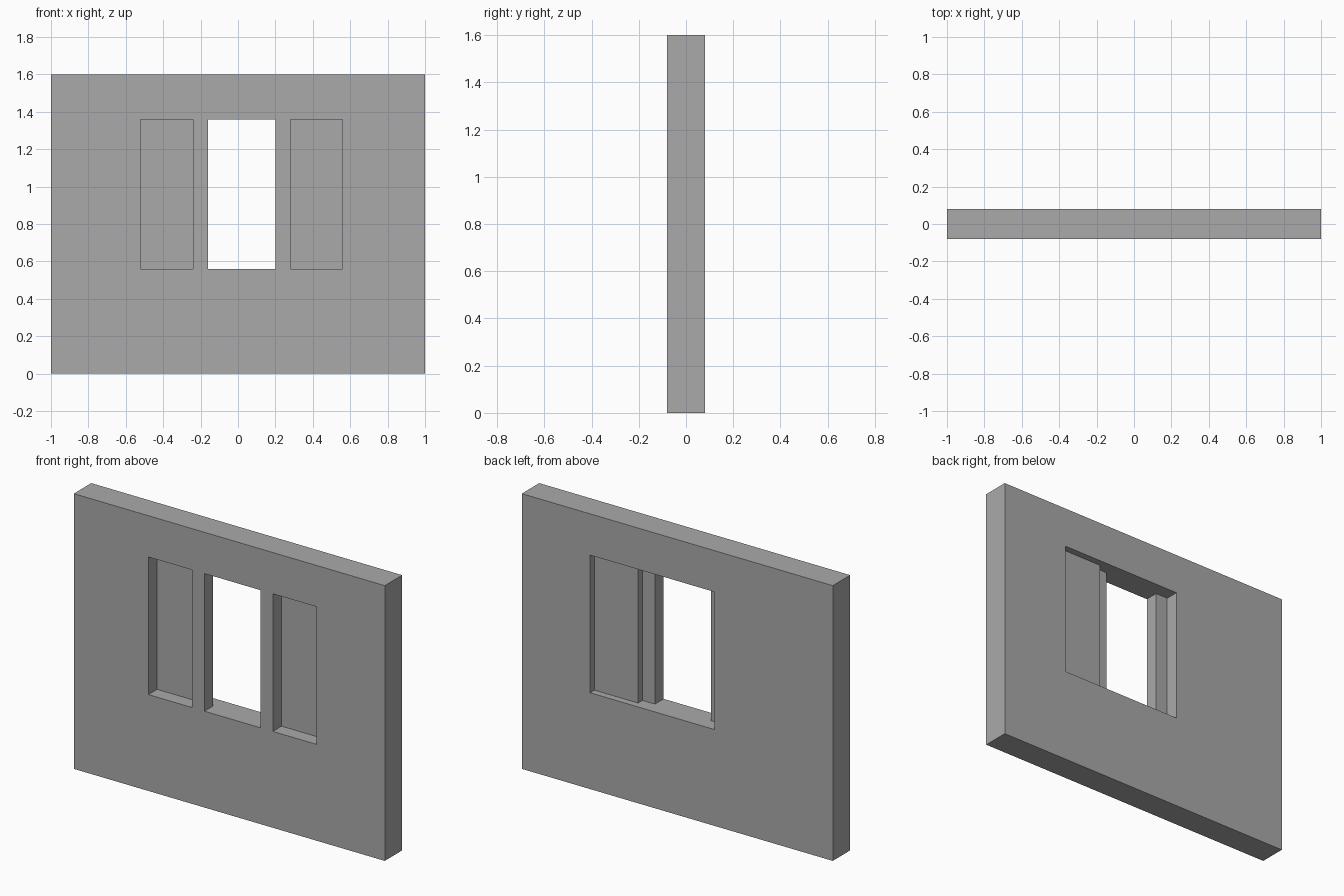
import bpy

cube = bpy.data.objects.get("Cube")
if cube:
    bpy.data.objects.remove(cube, do_unlink=True)


def make_material(name, colour):
    mat = bpy.data.materials.new(name)
    mat.use_nodes = True
    mat.diffuse_color = colour
    mat.node_tree.nodes["Principled BSDF"].inputs["Base Color"].default_value = colour
    return mat


def box(name, x, y, z):
    """Axis-aligned box from (min, max) pairs."""
    bpy.ops.mesh.primitive_cube_add(size=1)
    ob = bpy.context.object
    ob.name = name
    ob.location = [(a + b) / 2 for a, b in (x, y, z)]
    ob.scale = [b - a for a, b in (x, y, z)]
    bpy.ops.object.transform_apply(location=True, rotation=False, scale=True)
    return ob


def cut(target, cutter):
    """Subtract the cutter and remove it."""
    cutter.hide_render = True
    mod = target.modifiers.new("cut", "BOOLEAN")
    mod.operation = "DIFFERENCE"
    mod.solver = "EXACT"
    mod.object = cutter
    bpy.context.view_layer.objects.active = target
    bpy.ops.object.modifier_apply(modifier=mod.name)
    bpy.data.objects.remove(cutter, do_unlink=True)


HALF = 0.08            # half the wall thickness
OUT = 0.2              # cutters reach past the wall
SILL_TO_HEAD = (0.56, 1.36)

# Wall slab
wall = box("wall", (-1, 1), (-HALF, HALF), (0, 1.6))
wall.data.materials.append(make_material("grey", (0.4, 0.4, 0.4, 1)))

# Window opening and the two blind recesses beside it
front_cuts = {
    "left_recess": ((0.28, 0.56), 0),
    "right_recess": ((-0.52, -0.24), 0),
    "window_opening": ((-0.16, 0.2), OUT),
}
for name, (x, back) in front_cuts.items():
    cut(wall, box(name, x, (-OUT, back), SILL_TO_HEAD))

# Wide stepped rebate on the back: deep at the window, shallow behind the left recess
cut(wall, box("back_rebate", (-0.24, 0.28), (0, OUT), SILL_TO_HEAD))
cut(wall, box("back_shallow_rebate", (0.28, 0.56), (HALF / 2, OUT), SILL_TO_HEAD))
